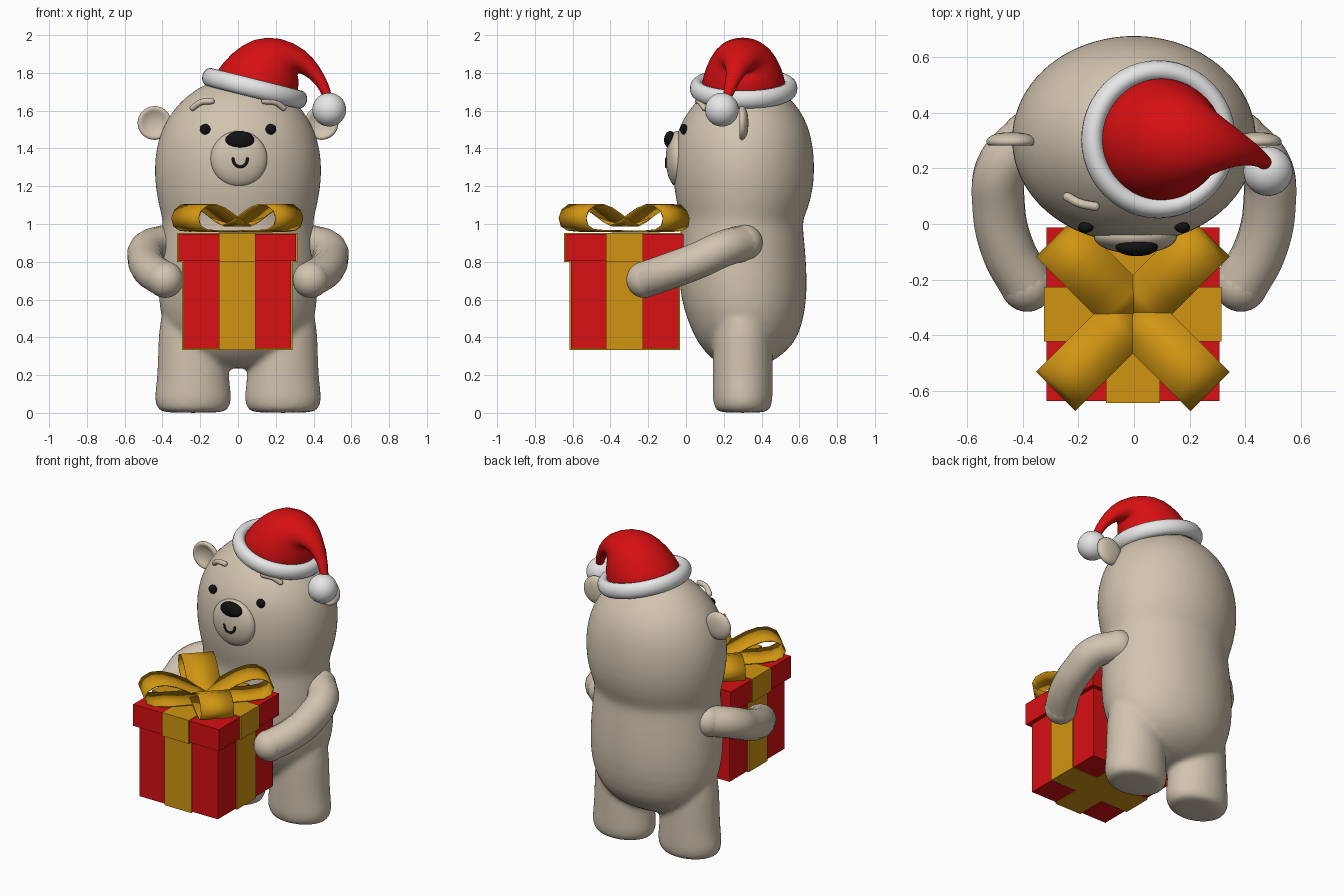
import bpy, bmesh
from math import sin, cos, pi, radians
from mathutils import Vector, Matrix

cube = bpy.data.objects.get("Cube")
if cube:
    bpy.data.objects.remove(cube, do_unlink=True)


def material(name, rgb, rough=0.6):
    m = bpy.data.materials.new(name)
    m.use_nodes = True
    m.diffuse_color = (*rgb, 1)
    m.roughness = rough
    bsdf = m.node_tree.nodes["Principled BSDF"]
    bsdf.inputs["Base Color"].default_value = (*rgb, 1)
    bsdf.inputs["Roughness"].default_value = rough
    return m


FUR = material("warm beige", (0.64, 0.55, 0.43))
RED = material("bright red", (0.68, 0.005, 0.006))
GOLD = material("golden ribbon", (0.63, 0.30, 0.006))
WHITE = material("soft white", (0.8, 0.8, 0.8))
BLACK = material("black", (0.006, 0.006, 0.006))


def finish(ob, name, mat, smooth=True):
    ob.name = ob.data.name = name
    ob.data.materials.clear()
    ob.data.materials.append(mat)
    if smooth:
        ob.data.shade_smooth()
    return ob


def from_bmesh(name, bm, mat, smooth=True):
    bmesh.ops.recalc_face_normals(bm, faces=bm.faces[:])
    me = bpy.data.meshes.new(name)
    bm.to_mesh(me)
    bm.free()
    ob = bpy.data.objects.new(name, me)
    bpy.context.collection.objects.link(ob)
    return finish(ob, name, mat, smooth)


def loft(name, rings, mat, segments=32):
    """Skin elliptical rings given as (x, y, z, rx, ry, tilt about y)."""
    bm = bmesh.new()
    loops = []
    for x, y, z, rx, ry, tilt in rings:
        turn = Matrix.Rotation(radians(tilt), 3, 'Y')
        angles = [2 * pi * i / segments for i in range(segments)]
        loops.append([bm.verts.new(Vector((x, y, z)) + turn @ Vector((rx * cos(a), ry * sin(a), 0)))
                      for a in angles])
    for a, b in zip(loops, loops[1:]):
        for i in range(segments):
            j = (i + 1) % segments
            bm.faces.new((a[i], a[j], b[j], b[i]))
    bm.faces.new(loops[0][::-1])
    bm.faces.new(loops[-1])
    ob = from_bmesh(name, bm, mat)
    ob.modifiers.new("Rounding", 'SUBSURF').levels = 1
    ob.modifiers["Rounding"].render_levels = 1
    return ob


def ball(name, loc, size, mat):
    bpy.ops.mesh.primitive_uv_sphere_add(segments=32, ring_count=20, location=loc)
    ob = bpy.context.object
    ob.scale = size
    return finish(ob, name, mat)


def box(name, loc, size, mat):
    bpy.ops.mesh.primitive_cube_add(size=1, location=loc)
    ob = bpy.context.object
    ob.scale = size
    return finish(ob, name, mat, smooth=False)


def tube(name, points, radius, mat):
    """Round-ended tube along a smooth path."""
    cu = bpy.data.curves.new(name, 'CURVE')
    cu.dimensions = '3D'
    cu.bevel_depth = radius
    cu.bevel_resolution = 5
    cu.use_fill_caps = True
    sp = cu.splines.new('BEZIER')
    sp.bezier_points.add(len(points) - 1)
    for bp, p in zip(sp.bezier_points, points):
        bp.co = p
        bp.handle_left_type = bp.handle_right_type = 'AUTO'
    ob = bpy.data.objects.new(name, cu)
    bpy.context.collection.objects.link(ob)
    bpy.ops.object.select_all(action='DESELECT')
    ob.select_set(True)
    bpy.context.view_layer.objects.active = ob
    bpy.ops.object.convert(target='MESH')
    tube_ob = finish(bpy.context.object, name, mat)
    return join([tube_ob] + [ball(name + "_end", p, (radius,) * 3, mat)
                             for p in (points[0], points[-1])])


def join(obs):
    bpy.ops.object.select_all(action='DESELECT')
    for o in obs:
        o.select_set(True)
    bpy.context.view_layer.objects.active = obs[0]
    bpy.ops.object.join()
    return obs[0]


# Head and torso: (z, y centre, half width, half depth)
outline = [(0.235, 0.30, 0.06, 0.04), (0.25, 0.30, 0.18, 0.11), (0.29, 0.31, 0.28, 0.18),
           (0.37, 0.32, 0.35, 0.26), (0.48, 0.315, 0.405, 0.305), (0.62, 0.305, 0.425, 0.338),
           (0.80, 0.298, 0.42, 0.34), (0.95, 0.295, 0.405, 0.328), (1.01, 0.295, 0.398, 0.322),
           (1.06, 0.30, 0.41, 0.337), (1.15, 0.305, 0.432, 0.364), (1.28, 0.305, 0.446, 0.378),
           (1.40, 0.305, 0.435, 0.37), (1.50, 0.305, 0.405, 0.35), (1.60, 0.31, 0.35, 0.30),
           (1.69, 0.31, 0.26, 0.22), (1.75, 0.31, 0.16, 0.13), (1.775, 0.31, 0.05, 0.04)]
body = loft("body", [(0, cy, z, rx, ry, 0) for z, cy, rx, ry in outline], FUR, 40)

# Legs, blended softly into the torso
leg = [(0, 0.15, 0.115), (0.012, 0.18, 0.142), (0.05, 0.203, 0.157), (0.10, 0.203, 0.16),
       (0.20, 0.188, 0.16), (0.40, 0.185, 0.16), (0.60, 0.17, 0.15)]
legs = [loft("leg", [(s * 0.238, 0.30, z, rx, ry, 0) for z, rx, ry in leg], FUR) for s in (-1, 1)]
join([body] + legs)
remesh = body.modifiers.new("Blend", 'REMESH')
remesh.mode = 'VOXEL'
remesh.voxel_size = 0.016
remesh.use_smooth_shade = True
relax = body.modifiers.new("Relax", 'SMOOTH')
relax.factor = 0.5
relax.iterations = 6

for s, side in ((1, "left"), (-1, "right")):
    # Arms reaching round to the box
    path = [(0.38, 0.31, 0.90), (0.475, 0.20, 0.87), (0.488, 0.07, 0.81),
            (0.455, -0.09, 0.75), (0.385, -0.22, 0.705)]
    tube(side + "_arm", [(s * x, y, z) for x, y, z in path], 0.096, FUR)
    # Dished ears
    dish = [(-0.026, 0.03), (-0.016, 0.075), (0.004, 0.094), (0.022, 0.087),
            (0.025, 0.072), (0.008, 0.05), (0.002, 0.01)]
    ear = loft(side + "_ear", [(0, 0, z, r, r, 0) for z, r in dish], FUR)
    ear.location = (s * 0.442, 0.305, 1.535)
    ear.rotation_euler = (pi / 2, 0, 0)
    # Eyes and brows
    ball(side + "_eye", (s * 0.174, -0.012, 1.502), (0.028, 0.02, 0.028), BLACK)
    tube(side + "_brow", [(s * 0.24, 0.098, 1.615), (s * 0.195, 0.075, 1.645),
                          (s * 0.14, 0.063, 1.65)], 0.016, FUR)

# Muzzle, nose and smile
ball("muzzle", (0.005, -0.045, 1.345), (0.15, 0.062, 0.148), FUR)
ball("nose", (0.01, -0.083, 1.445), (0.076, 0.033, 0.047), BLACK)
smile = [radians(a) for a in range(180, 361, 30)]
tube("mouth", [(0.012 + 0.038 * cos(a), -0.104, 1.345 + 0.042 * sin(a)) for a in smile], 0.0075, BLACK)

# Hat: drooping cone, fluffy brim and pompom
hat = [(0.075, 0.305, 1.68, 0.225, 0.225, 14), (0.095, 0.305, 1.745, 0.225, 0.225, 15),
       (0.145, 0.305, 1.825, 0.198, 0.20, 25), (0.20, 0.303, 1.88, 0.16, 0.165, 42),
       (0.27, 0.298, 1.895, 0.107, 0.125, 66), (0.345, 0.285, 1.862, 0.065, 0.08, 105),
       (0.41, 0.262, 1.80, 0.04, 0.048, 130), (0.462, 0.235, 1.72, 0.027, 0.03, 150),
       (0.485, 0.205, 1.63, 0.024, 0.024, 165)]
loft("hat", hat, RED)
bpy.ops.mesh.primitive_torus_add(major_segments=48, minor_segments=16, major_radius=0.246,
                                 minor_radius=0.039, location=(0.088, 0.305, 1.718),
                                 rotation=(0, radians(14), 0))
brim = finish(bpy.context.object, "hat_brim", WHITE)
brim.scale.z = 1.25
ball("pompom", (0.483, 0.19, 1.605), (0.089,) * 3, WHITE)

# Gift box and lid, each wrapped by two crossing ribbon bands
BX, BY = -0.004, -0.325
for name, half, low, high in (("box", 0.285, 0.34, 0.805), ("lid", 0.312, 0.805, 0.947)):
    mid, tall = (low + high) / 2, high - low
    box("gift_" + name, (BX, BY, mid), (2 * half, 2 * half, tall), RED)
    long = 2 * half + 0.016
    for axis, size in (("side", (long, 0.195, tall + 0.012)), ("front", (0.195, long, tall + 0.012))):
        box(f"{axis}_ribbon_{name}", (BX, BY, mid), size, GOLD)

# Bow: four flat ribbon loops towards the lid corners, as (reach, height)
loop = [(0, 0.99), (0.06, 1.012), (0.12, 1.045), (0.19, 1.08), (0.26, 1.10), (0.32, 1.098),
        (0.37, 1.07), (0.39, 1.03), (0.375, 0.988), (0.33, 0.967), (0.25, 0.961), (0, 0.959)]
for k in range(4):
    bm = bmesh.new()
    rows = [[bm.verts.new((r, w, z + 0.001 * k)) for w in (-0.1, 0.1)] for r, z in loop]
    for a, b in zip(rows, rows[1:]):
        bm.faces.new((a[0], a[1], b[1], b[0]))
    petal = from_bmesh(f"bow_loop_{k + 1}", bm, GOLD)
    petal.location = (BX, BY, 0)
    petal.rotation_euler.z = radians(45 + 90 * k)
    thick = petal.modifiers.new("Thickness", 'SOLIDIFY')
    thick.thickness = 0.008
    thick.offset = 0
